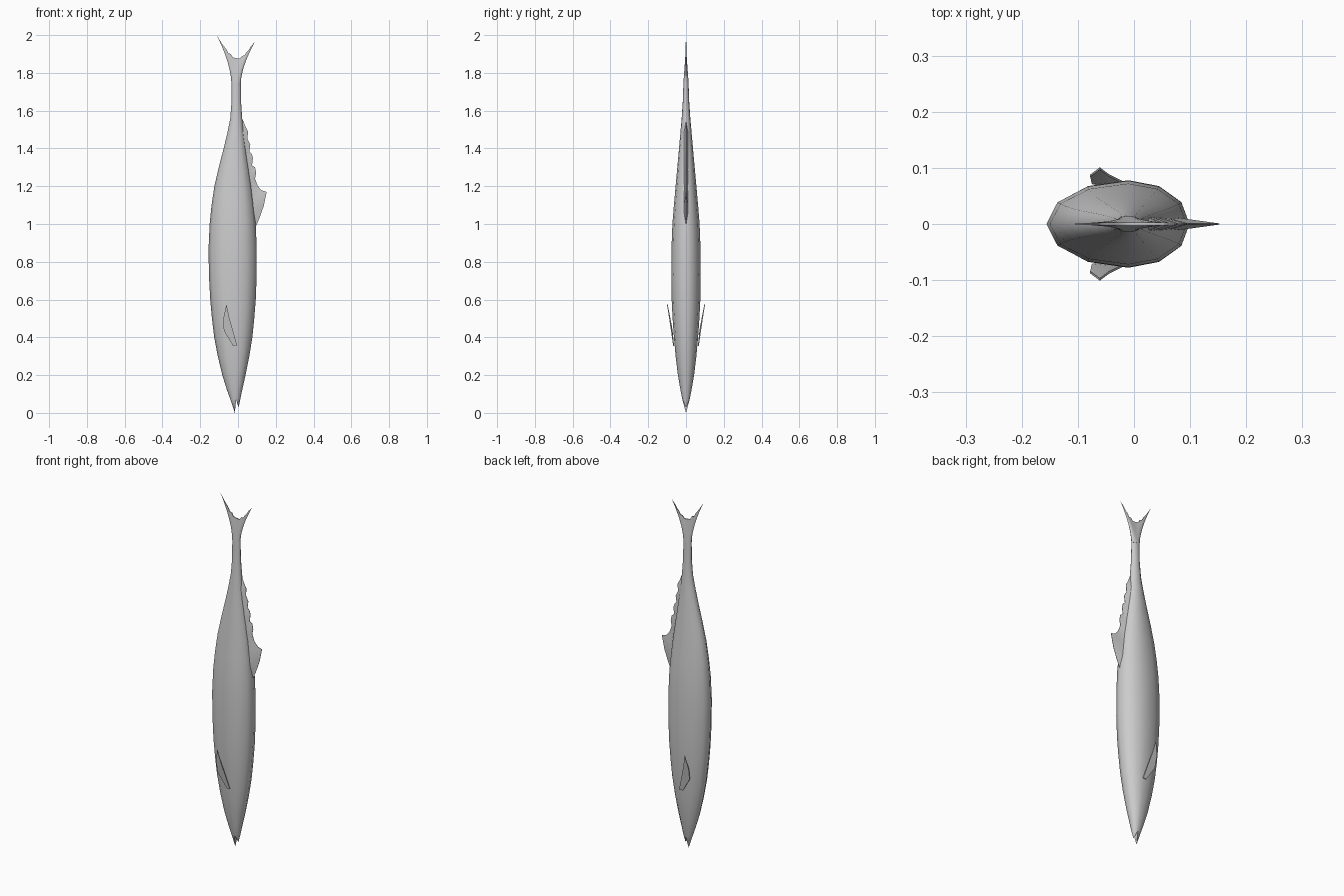
import bpy, bmesh, math

if "Cube" in bpy.data.objects:
    bpy.data.objects.remove(bpy.data.objects["Cube"])


def finish(name, bm, angle=60):
    bmesh.ops.remove_doubles(bm, verts=bm.verts, dist=1e-5)
    bmesh.ops.recalc_face_normals(bm, faces=bm.faces)
    me = bpy.data.meshes.new(name)
    bm.to_mesh(me)
    bm.free()
    ob = bpy.data.objects.new(name, me)
    bpy.context.collection.objects.link(ob)
    bpy.ops.object.select_all(action='DESELECT')
    ob.select_set(True)
    bpy.context.view_layer.objects.active = ob
    bpy.ops.object.shade_smooth_by_angle(angle=math.radians(angle))
    return ob


def blade(name, base, edge, thick, tip, rows=6, flare=1.0, lens=False):
    """Tapered two-sided fin spanning from a base line to an outer edge (x, z)."""
    bm = bmesh.new()
    n = len(base)
    sides = []
    for s in (-1, 1):
        grid = []
        for r in range(rows + 1):
            v = r / rows
            row = []
            for i, ((bx, bz), (ex, ez)) in enumerate(zip(base, edge)):
                u = 2 * i / (n - 1) - 1
                prof = math.sqrt(max(0, 1 - u * u)) if lens else min(1, 4 * (1 - abs(u)))
                y = s * prof * (thick + (tip - thick) * v)
                row.append(bm.verts.new((bx + (ex - bx) * v ** flare, y, bz + (ez - bz) * v)))
            grid.append(row)
        for a, b in zip(grid, grid[1:]):
            for i in range(n - 1):
                bm.faces.new((a[i], a[i + 1], b[i + 1], b[i]))
        sides.append(grid)
    # close the base and outer edge
    for r in (0, rows):
        a, b = sides[0][r], sides[1][r]
        for i in range(n - 1):
            bm.faces.new((a[i], a[i + 1], b[i + 1], b[i]))
    return finish(name, bm)


# Body: 12-sided rings (z, belly x, back x, half width)
SECTIONS = [
    (0.07, -0.040, 0.012, 0.019), (0.12, -0.058, 0.022, 0.029),
    (0.20, -0.083, 0.040, 0.043), (0.30, -0.107, 0.060, 0.055),
    (0.40, -0.126, 0.076, 0.064), (0.50, -0.138, 0.086, 0.071),
    (0.60, -0.147, 0.094, 0.076), (0.73, -0.154, 0.099, 0.078),
    (0.87, -0.156, 0.099, 0.077), (1.00, -0.150, 0.094, 0.072),
    (1.10, -0.140, 0.084, 0.064), (1.20, -0.125, 0.072, 0.055),
    (1.30, -0.102, 0.057, 0.046), (1.40, -0.076, 0.042, 0.037),
    (1.48, -0.057, 0.031, 0.030), (1.56, -0.041, 0.022, 0.023),
    (1.65, -0.034, 0.016, 0.017), (1.76, -0.035, 0.015, 0.013),
]
N, CX = 12, -0.01
bm = bmesh.new()
rings = []
for z, xl, xr, hy in SECTIONS:
    ring = []
    for k in range(N):
        a = 2 * math.pi * k / N
        c = math.cos(a)
        ring.append(bm.verts.new((CX + c * ((xr - CX) if c > 0 else (CX - xl)), hy * math.sin(a), z)))
    rings.append(ring)
for a, b in zip(rings, rings[1:]):
    for k in range(N):
        bm.faces.new((a[k], a[(k + 1) % N], b[(k + 1) % N], b[k]))
bm.faces.new(rings[-1])

# Jaws: each half of the first ring closes on its own tip, with an open mouth between
throat = bm.verts.new((CX, 0, 0.11))
first = rings[0]
for start, tip_co in ((-3, (0.003, 0, 0.028)), (3, (-0.017, 0, 0.0))):
    tip = bm.verts.new(tip_co)
    for k in range(start, start + 6):
        bm.faces.new((first[k % N], first[(k + 1) % N], tip))
    bm.faces.new((first[start % N], tip, throat))
    bm.faces.new((first[(start + 6) % N], tip, throat))
finish("body", bm)

# Tail fin with ragged trailing edge
tail_edge = [(-0.113, 2.0), (-0.085, 1.955), (-0.062, 1.925), (-0.052, 1.905), (-0.038, 1.9),
             (-0.028, 1.882), (-0.01, 1.878), (0.01, 1.876), (0.022, 1.89), (0.034, 1.892),
             (0.045, 1.91), (0.055, 1.918), (0.068, 1.94), (0.09, 1.965)]
n = len(tail_edge)
tail_base = [(-0.035 + 0.05 * i / (n - 1), 1.75) for i in range(n)]
blade("tail_fin", tail_base, tail_edge, 0.014, 0.003, rows=8, flare=1.6, lens=True)

# Dorsal fin with scalloped rear edge
dorsal_edge = [(0.09, 0.975), (0.115, 1.035), (0.136, 1.095), (0.152, 1.17), (0.125, 1.178),
               (0.105, 1.2), (0.09, 1.24), (0.096, 1.27), (0.09, 1.3), (0.074, 1.31),
               (0.079, 1.35), (0.073, 1.37), (0.06, 1.385), (0.065, 1.42), (0.05, 1.45),
               (0.053, 1.49), (0.04, 1.515), (0.026, 1.55)]
n = len(dorsal_edge)
dorsal_base = [(0.083 - 0.065 * i / (n - 1), 0.98 + 0.57 * i / (n - 1)) for i in range(n)]
blade("dorsal_fin", dorsal_base, dorsal_edge, 0.012, 0.001, rows=4)

# Pectoral fins, mirrored to both sides
bm = bmesh.new()
outline = [(-0.004, 0.067, 0.355), (-0.026, 0.066, 0.355), (-0.075, 0.074, 0.435),
           (-0.078, 0.087, 0.5), (-0.061, 0.1, 0.575), (-0.045, 0.088, 0.5)]
inner = [bm.verts.new((x, y - 0.003, z)) for x, y, z in outline]
outer = [bm.verts.new((x, y + 0.001, z)) for x, y, z in outline]
hub_in = bm.verts.new((-0.045, 0.074, 0.455))
hub_out = bm.verts.new((-0.045, 0.082, 0.455))
for i in range(6):
    j = (i + 1) % 6
    bm.faces.new((inner[i], inner[j], outer[j], outer[i]))
    bm.faces.new((inner[i], inner[j], hub_in))
    bm.faces.new((outer[i], outer[j], hub_out))
fins = finish("pectoral_fins", bm, 40)
mod = fins.modifiers.new("mirror", 'MIRROR')
mod.use_axis = (False, True, False)
